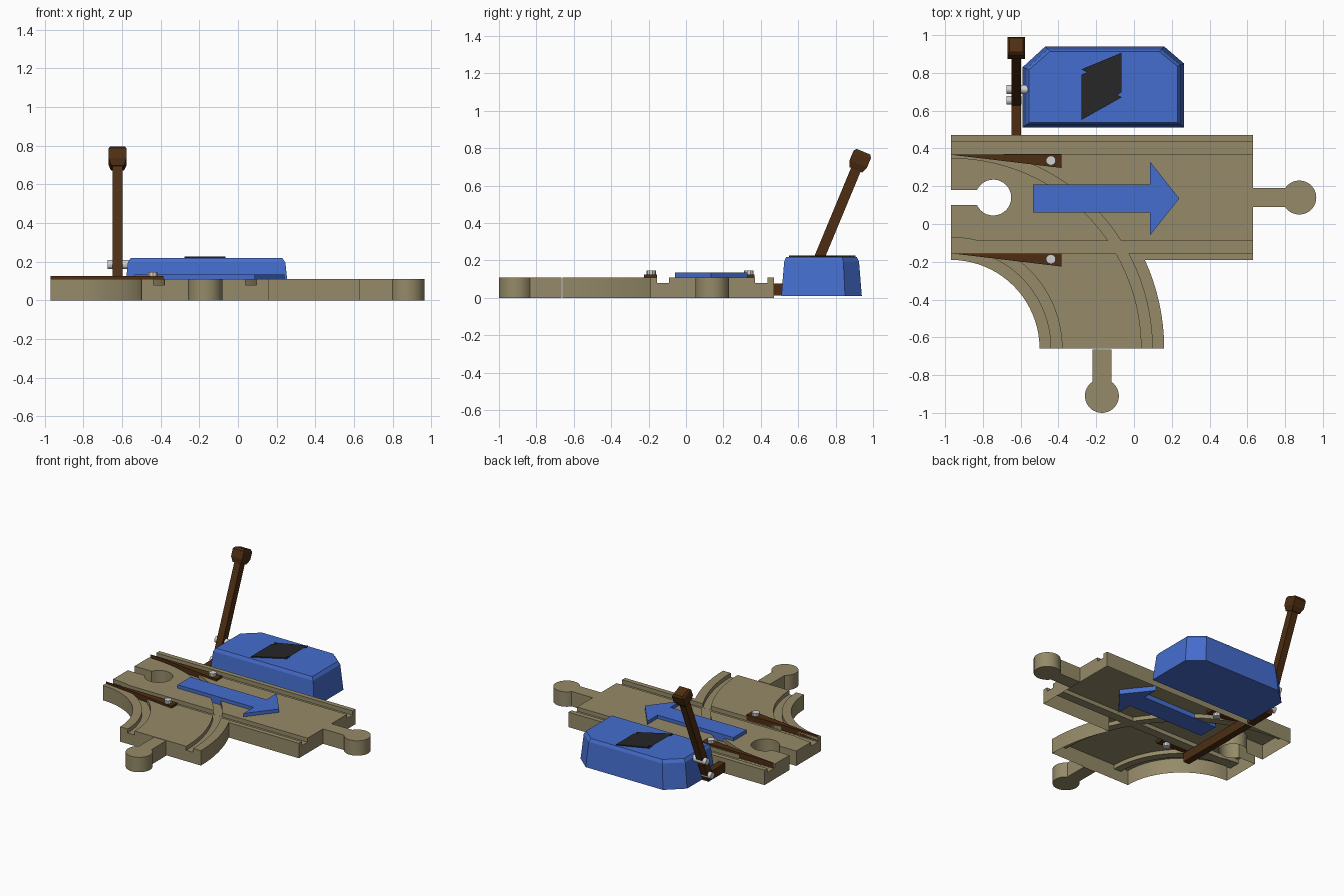
import bpy, bmesh, math
from mathutils import Vector, Matrix

if "Cube" in bpy.data.objects:
    bpy.data.objects.remove(bpy.data.objects["Cube"])


def material(name, rgb):
    m = bpy.data.materials.new(name)
    m.diffuse_color = (*rgb, 1)
    m.use_nodes = True
    m.node_tree.nodes["Principled BSDF"].inputs["Base Color"].default_value = m.diffuse_color
    return m


WOOD = material("tan wood", (0.30, 0.255, 0.14))
BLUE = material("blue", (0.06, 0.155, 0.62))
BROWN = material("dark brown", (0.075, 0.027, 0.006))
BLACK = material("near black", (0.02, 0.02, 0.022))
STEEL = material("light steel", (0.65, 0.65, 0.65))


def finish(name, bm, mat, smooth=False):
    bmesh.ops.recalc_face_normals(bm, faces=bm.faces)
    me = bpy.data.meshes.new(name)
    bm.to_mesh(me)
    bm.free()
    ob = bpy.data.objects.new(name, me)
    bpy.context.collection.objects.link(ob)
    me.materials.append(mat)
    if smooth:
        smooth_object(ob)
    return ob


def smooth_object(ob):
    bpy.ops.object.select_all(action='DESELECT')
    ob.select_set(True)
    bpy.context.view_layer.objects.active = ob
    bpy.ops.object.shade_smooth_by_angle(angle=math.radians(25))


def prism(name, pts, z0, z1, mat, smooth=False):
    """Flat outline raised from z0 to z1."""
    bm = bmesh.new()
    f = bm.faces.new([bm.verts.new((x, y, z0)) for x, y in pts])
    r = bmesh.ops.extrude_face_region(bm, geom=[f])
    bmesh.ops.translate(bm, vec=(0, 0, z1 - z0),
                        verts=[v for v in r['geom'] if isinstance(v, bmesh.types.BMVert)])
    return finish(name, bm, mat, smooth)


def arc(cx, cy, r, a0, a1, n):
    return [(cx + r * math.cos(math.radians(a0 + (a1 - a0) * i / n)),
             cy + r * math.sin(math.radians(a0 + (a1 - a0) * i / n))) for i in range(n + 1)]


def rect(x0, x1, y0, y1):
    return [(x0, y0), (x1, y0), (x1, y1), (x0, y1)]


def cylinder(name, p0, p1, r0, r1, sides, mat, smooth=False):
    p0, p1 = Vector(p0), Vector(p1)
    d = p1 - p0
    bm = bmesh.new()
    bmesh.ops.create_cone(bm, cap_ends=True, segments=sides, radius1=r0, radius2=r1, depth=d.length,
                          matrix=Matrix.Translation((p0 + p1) / 2) @ d.to_track_quat('Z', 'Y').to_matrix().to_4x4())
    return finish(name, bm, mat, smooth)


# Track body: straight plus curved branch, with a socket in the left end
CX, CY, TOP = -0.97, -0.66, 0.11
a_join = math.degrees(math.asin(0.47 / 1.13))
a_slot = math.degrees(math.asin(0.04 / 0.095))
outline = ([(-0.97, 0.47), (0.63, 0.47), (0.63, -0.19)]
           + arc(CX, CY, 1.13, a_join, 0, 8)
           + arc(CX, CY, 0.47, 0, 90, 20)
           + [(-0.97, 0.10)]
           + arc(-0.745, 0.14, 0.095, -180 + a_slot, 180 - a_slot, 28)
           + [(-0.97, 0.18)])
body = prism("track_body", outline, 0, TOP, WOOD)

# Wheel grooves cut into the top
cutters = [prism("straight_groove_cutter", rect(-1.1, 0.8, y, y + 0.065), 0.08, 0.2, WOOD)
           for y in (-0.155, 0.37)]
cutters += [prism("curved_groove_cutter",
                  arc(CX, CY, r, -8, 92, 32) + arc(CX, CY, r + 0.057, 92, -8, 32), 0.0805, 0.2, WOOD)
            for r in (0.532, 1.01)]
for c in cutters:
    c.hide_render = True
    mod = body.modifiers.new("groove", 'BOOLEAN')
    mod.operation, mod.solver, mod.object = 'DIFFERENCE', 'EXACT', c
dg = bpy.context.evaluated_depsgraph_get()
mesh = bpy.data.meshes.new_from_object(body.evaluated_get(dg))
body.modifiers.clear()
body.data = mesh
for c in cutters:
    bpy.data.objects.remove(c)

# The underside is open
bm = bmesh.new()
bm.from_mesh(mesh)
bmesh.ops.delete(bm, geom=[f for f in bm.faces if f.calc_center_median().z < 0.001], context='FACES')
bm.to_mesh(mesh)
bm.free()
smooth_object(body)

# Round connector pegs
half = math.degrees(math.asin(0.05 / 0.09))
peg = [(0, -0.05)] + arc(0.245, 0, 0.09, -180 + half, 180 - half, 28) + [(0, 0.05)]
prism("end_peg", [(0.63 + x, 0.14 + y) for x, y in peg], 0, TOP, WOOD, True)
prism("branch_peg", [(-0.17 + y, -0.665 - x) for x, y in peg], 0, TOP, WOOD, True)

# Direction arrow set into the top
prism("direction_arrow", [(-0.535, 0.06), (0.085, 0.06), (0.085, -0.06), (0.24, 0.135),
                          (0.085, 0.33), (0.085, 0.21), (-0.535, 0.21)], 0.075, 0.135, BLUE)

# Switch tongues and their pivot bolts
for side, y in (("back", 0.367), ("front", -0.155)):
    prism(side + "_tongue", [(-0.97, y), (-0.385, y - 0.07), (-0.385, y)], 0.085, 0.125, BROWN)
    cylinder(side + "_tongue_bolt", (-0.44, y - 0.031, 0.06), (-0.44, y - 0.031, 0.147),
             0.026, 0.026, 10, STEEL)

# Switch housing: stacked, tapering outline with cut back corners
bm = bmesh.new()
base = [(-0.59, 0.51), (0.265, 0.51), (0.265, 0.85), (0.16, 0.94), (-0.47, 0.94), (-0.59, 0.83)]
mx, my = -0.1625, 0.725
rings = []
for z, inset in ((0.01, 0.0), (0.195, 0.02), (0.218, 0.035)):
    sx, sy = 1 - inset / 0.4275, 1 - inset / 0.215 * 0.75
    rings.append([bm.verts.new((mx + (x - mx) * sx, my + (y - my) * sy, z)) for x, y in base])
bm.faces.new(rings[0])
bm.faces.new(rings[-1])
for lo, hi in zip(rings, rings[1:]):
    for i in range(6):
        bm.faces.new((lo[i], lo[(i + 1) % 6], hi[(i + 1) % 6], hi[i]))
finish("switch_housing", bm, BLUE)

# Zigzag stripe on the housing
zig = [(-0.065, 0.893), (-0.278, 0.805), (-0.065, 0.685), (-0.278, 0.565)]
W = 0.014
prism("zigzag_stripe", [(x, y + W) for x, y in zig] + [(x, y - W) for x, y in zig[::-1]],
      0.217, 0.226, BLACK)

# Sliding bar under the track
prism("sliding_bar", rect(-0.648, -0.598, -0.2, 0.66), 0.012, 0.078, BROWN)

# Tilted lever with a hexagonal knob
foot, tip = Vector((-0.623, 0.632, 0.02)), Vector((-0.623, 0.935, 0.75))
axis = (tip - foot).normalized()
bm = bmesh.new()
bmesh.ops.create_cube(bm, size=1)
bmesh.ops.transform(bm, verts=bm.verts, matrix=Matrix.Translation((foot + tip) / 2)
                    @ Matrix.Rotation(-math.atan2(axis.y, axis.z), 4, 'X')
                    @ Matrix.Diagonal((0.05, 0.055, (tip - foot).length, 1)))
finish("lever", bm, BROWN)

bm = bmesh.new()
rows = []
for h, s in ((-0.06, 0.033), (-0.025, 0.046), (0.03, 0.046), (0.045, 0.036)):
    rows.append([bm.verts.new((x * s, y * s * 1.1, h)) for x, y in
                 ((-1, -1), (1, -1), (1, 1), (-1, 1))])
bm.faces.new(rows[0])
bm.faces.new(rows[-1])
for lo, hi in zip(rows, rows[1:]):
    for i in range(4):
        bm.faces.new((lo[i], lo[(i + 1) % 4], hi[(i + 1) % 4], hi[i]))
bmesh.ops.transform(bm, verts=bm.verts, matrix=Matrix.Translation((-0.623, 0.931, 0.74))
                    @ Matrix.Rotation(-math.atan2(axis.y, axis.z), 4, 'X'))
finish("lever_knob", bm, BROWN)

# Bolts through the lever
for name, y, z, x1 in (("upper_lever_bolt", 0.712, 0.185, -0.555), ("lower_lever_bolt", 0.655, 0.06, -0.595)):
    cylinder(name, (-0.675, y, z), (x1, y, z), 0.023, 0.023, 12, STEEL, True)
